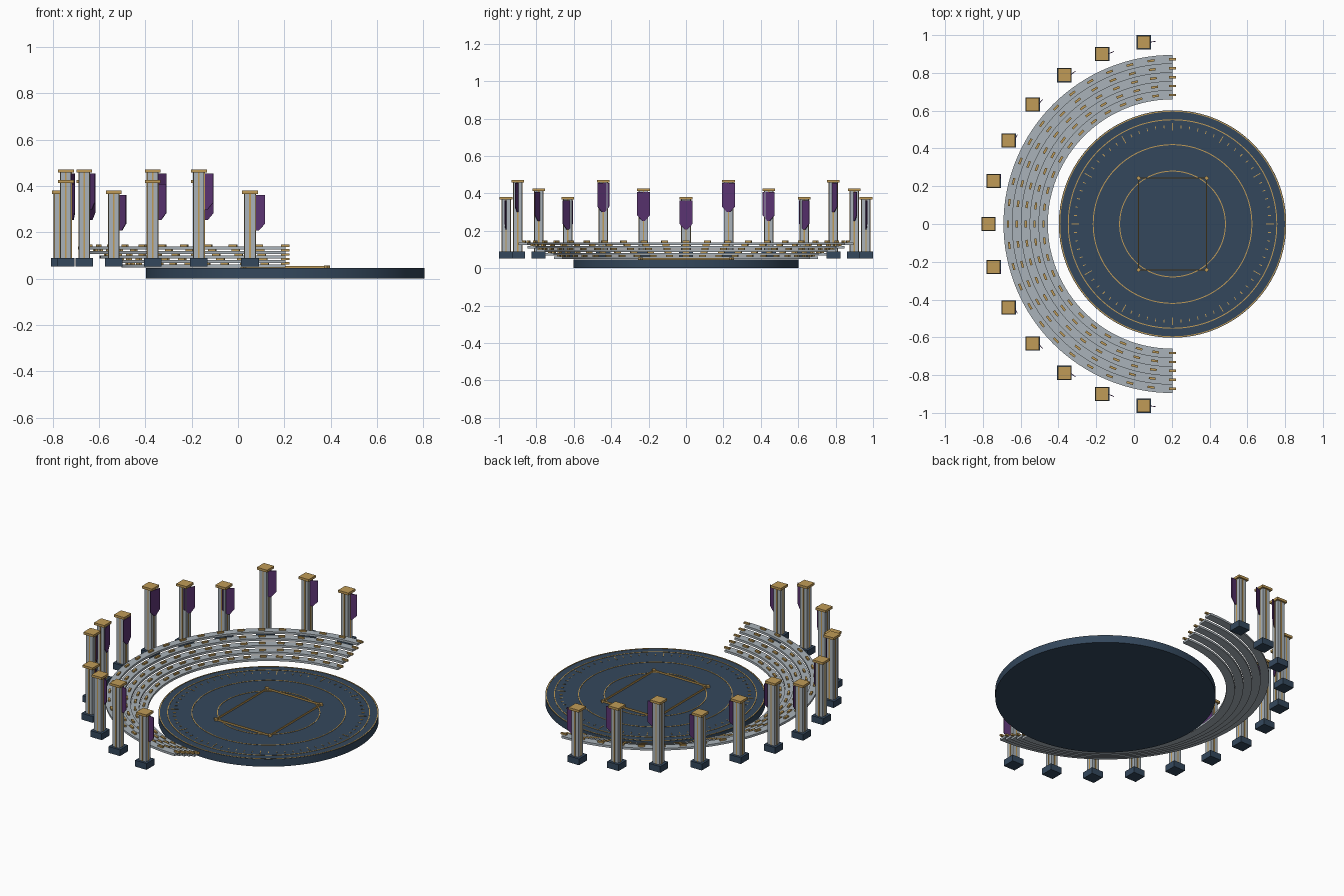
import bpy, bmesh, math
from mathutils import Matrix, Vector

cube = bpy.data.objects.get("Cube")
if cube:
    bpy.data.objects.remove(cube, do_unlink=True)

CX = 0.204  # shared centre of the round stage and the seating


def material(name, rgb):
    m = bpy.data.materials.new(name)
    m.use_nodes = True
    m.diffuse_color = (*rgb, 1)
    m.node_tree.nodes["Principled BSDF"].inputs["Base Color"].default_value = (*rgb, 1)
    return m


NAVY = material("navy stone", (0.034, 0.064, 0.108))
GREY = material("pale grey stone", (0.40, 0.45, 0.49))
GOLD = material("gold trim", (0.53, 0.33, 0.095))
PURPLE = material("purple cloth", (0.105, 0.034, 0.17))


def finish(name, bm, mat, smooth=False):
    bmesh.ops.recalc_face_normals(bm, faces=bm.faces)
    me = bpy.data.meshes.new(name)
    bm.to_mesh(me)
    bm.free()
    me.materials.append(mat)
    ob = bpy.data.objects.new(name, me)
    bpy.context.collection.objects.link(ob)
    if smooth:
        bpy.ops.object.select_all(action="DESELECT")
        ob.select_set(True)
        bpy.context.view_layer.objects.active = ob
        bpy.ops.object.shade_smooth_by_angle(angle=math.radians(30))
    return ob


def add_box(bm, centre, size, turn=0.0):
    mat = (Matrix.Translation(centre) @ Matrix.Rotation(turn, 4, "Z")
           @ Matrix.Diagonal((*size, 1)))
    bmesh.ops.create_cube(bm, size=1, matrix=mat)


def polar(r, a, z):
    return Vector((CX + r * math.cos(a), r * math.sin(a), z))


def ring(name, r0, r1, z0, z1, mat, start=0, end=360, steps=128):
    """Rectangular section swept about the stage centre."""
    bm = bmesh.new()
    closed = end - start == 360
    count = steps if closed else steps + 1
    loops = []
    for i in range(count):
        a = math.radians(start + (end - start) * i / steps)
        loops.append([bm.verts.new(polar(r, a, z))
                      for r, z in ((r0, z0), (r1, z0), (r1, z1), (r0, z1))])
    for i in range(steps):
        p, q = loops[i], loops[(i + 1) % count]
        for k in range(4):
            n = (k + 1) % 4
            bm.faces.new((p[k], p[n], q[n], q[k]))
    if not closed:
        bm.faces.new(loops[0])
        bm.faces.new(loops[-1])
    return finish(name, bm, mat, True)


# Round stage
STAGE_TOP = 0.045
bm = bmesh.new()
bmesh.ops.create_cone(bm, cap_ends=True, segments=128, radius1=0.602, radius2=0.602,
                      depth=STAGE_TOP, matrix=Matrix.Translation((CX, 0, STAGE_TOP / 2)))
finish("stage", bm, NAVY, True)

# Gold inlay rings
for i, r in enumerate((0.28, 0.42, 0.552, 0.597)):
    ring(f"stage_ring_{i + 1}", r - 0.0025, r + 0.0025, STAGE_TOP - 0.002,
         STAGE_TOP + 0.002, GOLD)

# Dial ticks, longer every sixth
bm = bmesh.new()
for i in range(72):
    a = math.tau * i / 72
    length = 0.042 if i % 6 == 0 else 0.016
    add_box(bm, polar(0.515, a, STAGE_TOP), (length, 0.004, 0.004), a)
finish("stage_ticks", bm, GOLD)

# Raised rectangular frame with corner studs
HX, HY = 0.18, 0.243
bm = bmesh.new()
for s in (-1, 1):
    add_box(bm, (CX, s * HY, 0.05), (2 * HX, 0.005, 0.01))
    add_box(bm, (CX + s * HX, 0, 0.05), (0.005, 2 * HY, 0.01))
    for t in (-1, 1):
        add_box(bm, (CX + s * HX, t * HY, 0.051), (0.018, 0.018, 0.013), math.pi / 4)
finish("stage_frame", bm, GOLD)

# Seating tiers with small seat blocks
seats = bmesh.new()
for t in range(5):
    r0 = 0.66 + t * 0.047
    top = 0.062 + t * 0.019
    ring(f"seating_tier_{t + 1}", r0, r0 + 0.047, top - 0.013, top, GREY, 90, 270, 64)
    for i in range(25):
        a = math.radians(90 + 7.5 * i)
        add_box(seats, polar(r0 + 0.0235, a, top + 0.004), (0.012, 0.036, 0.01), a)
finish("seat_blocks", seats, GOLD)


def banner(name, at, turn, top):
    """Thin hanging cloth with a pointed lower end."""
    bm = bmesh.new()
    outline = ((-0.035, 0), (0.035, 0), (0.035, -0.125), (0.008, -0.155),
               (-0.008, -0.155), (-0.035, -0.125))
    place = Matrix.Translation((*at, top)) @ Matrix.Rotation(turn, 4, "Z")
    face = bm.faces.new([bm.verts.new(place @ Vector((-0.002, y, z))) for y, z in outline])
    out = bmesh.ops.extrude_face_region(bm, geom=[face])
    moved = [v for v in out["geom"] if isinstance(v, bmesh.types.BMVert)]
    bmesh.ops.translate(bm, verts=moved, vec=place.to_3x3() @ Vector((0.004, 0, 0)))
    finish(name, bm, PURPLE)


# Colonnade: base, shaft, gold strips, capital and banner
BASE_LOW, BASE_TOP = 0.052, 0.09
for i in range(13):
    a = math.radians(99 + 13.5 * i)
    x, y, _ = polar(0.974, a, 0)
    height = 0.38 + 0.046 * (i % 3)
    under = height - 0.014
    mid, tall = (BASE_TOP + under) / 2, under - BASE_TOP

    bm = bmesh.new()
    add_box(bm, (x, y, (BASE_LOW + BASE_TOP) / 2), (0.076, 0.076, BASE_TOP - BASE_LOW))
    finish(f"column_base_{i + 1}", bm, NAVY)

    bm = bmesh.new()
    add_box(bm, (x, y, mid), (0.046, 0.046, tall))
    finish(f"column_shaft_{i + 1}", bm, GREY)

    bm = bmesh.new()
    add_box(bm, (x, y, mid), (0.051, 0.007, tall))
    add_box(bm, (x, y, mid), (0.007, 0.051, tall))
    finish(f"column_strips_{i + 1}", bm, GOLD)

    bm = bmesh.new()
    add_box(bm, (x, y, height - 0.007), (0.068, 0.068, 0.014))
    finish(f"column_capital_{i + 1}", bm, GOLD)

    banner(f"banner_{i + 1}", (x + 0.03, y), a, under - 0.004)
